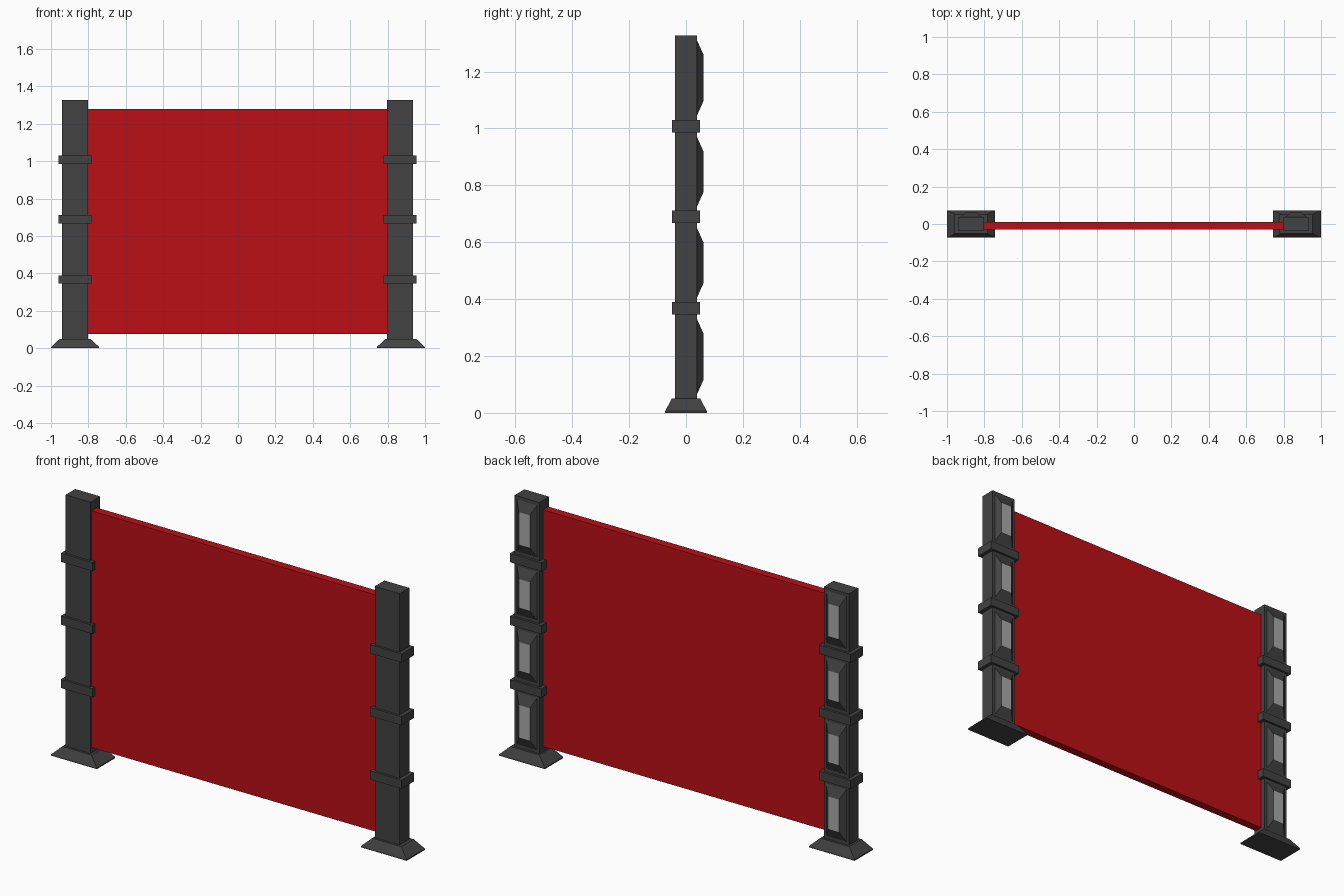
import bpy, bmesh

if "Cube" in bpy.data.objects:
    bpy.data.objects.remove(bpy.data.objects["Cube"])


def material(name, rgb):
    m = bpy.data.materials.new(name)
    m.diffuse_color = (*rgb, 1)
    m.use_nodes = True
    m.node_tree.nodes["Principled BSDF"].inputs["Base Color"].default_value = m.diffuse_color
    return m


DARK = material("dark_metal", (0.055, 0.055, 0.055))
RED = material("red_panel", (0.5, 0.005, 0.008))
LAMP = material("lamp_grey", (0.4, 0.4, 0.4))


def add_object(name, bm, mats):
    bmesh.ops.recalc_face_normals(bm, faces=bm.faces)
    mesh = bpy.data.meshes.new(name)
    bm.to_mesh(mesh)
    bm.free()
    for m in mats:
        mesh.materials.append(m)
    ob = bpy.data.objects.new(name, mesh)
    bpy.context.collection.objects.link(ob)
    return ob


def box(name, x, y, z, mat):
    """Box from (min, max) pairs."""
    bm = bmesh.new()
    bmesh.ops.create_cube(bm, size=1)
    for v in bm.verts:
        v.co = [r[0] if c < 0 else r[1] for r, c in zip((x, y, z), v.co)]
    return add_object(name, bm, [mat])


def loft(name, loops, mats):
    """Closed solid through a series of four-point loops."""
    bm = bmesh.new()
    rings = [[bm.verts.new(p) for p in loop] for loop in loops]
    bm.faces.new(rings[0])
    for a, b in zip(rings, rings[1:]):
        for i in range(4):
            j = (i + 1) % 4
            bm.faces.new((a[i], a[j], b[j], b[i]))
    end = bm.faces.new(rings[-1])
    end.material_index = len(mats) - 1
    return add_object(name, bm, mats)


def rect_xy(cx, hx, hy, z):
    return [(cx - hx, -hy, z), (cx + hx, -hy, z), (cx + hx, hy, z), (cx - hx, hy, z)]


def rect_xz(cx, hx, z0, z1, y):
    return [(cx - hx, y, z0), (cx + hx, y, z0), (cx + hx, y, z1), (cx - hx, y, z1)]


# Two identical posts
for side, base_x in (("left", -0.871), ("right", 0.871)):
    cx = -0.872 if side == "left" else 0.866
    # Flared foot
    loft(side + "_foot", [rect_xy(base_x, 0.129, 0.0735, 0),
                          rect_xy(base_x, 0.129, 0.0735, 0.006),
                          rect_xy(base_x, 0.082, 0.05, 0.05)], [DARK])
    # Upright
    box(side + "_post", (cx - 0.07, cx + 0.07), (-0.0385, 0.0385), (0.04, 1.327), DARK)
    # Clamping bands
    for i, z in enumerate((0.367, 0.689, 1.008)):
        box(f"{side}_band_{i}", (cx - 0.089, cx + 0.089), (-0.05, 0.05),
            (z - 0.022, z + 0.022), DARK)
    # Bevelled lamps on the back, with a light front face
    for i, (z0, z1) in enumerate(((0.065, 0.33), (0.405, 0.65), (0.725, 0.97), (1.045, 1.31))):
        loft(f"{side}_lamp_{i}", [rect_xz(cx, 0.056, z0, z1, 0.03),
                                  rect_xz(cx, 0.056, z0, z1, 0.0385),
                                  rect_xz(cx, 0.031, z0 + 0.05, z1 - 0.05, 0.061)],
             [DARK, LAMP])

# Barrier panel between the posts
box("barrier_panel", (-0.808, 0.802), (-0.03, 0.012), (0.077, 1.28), RED)
